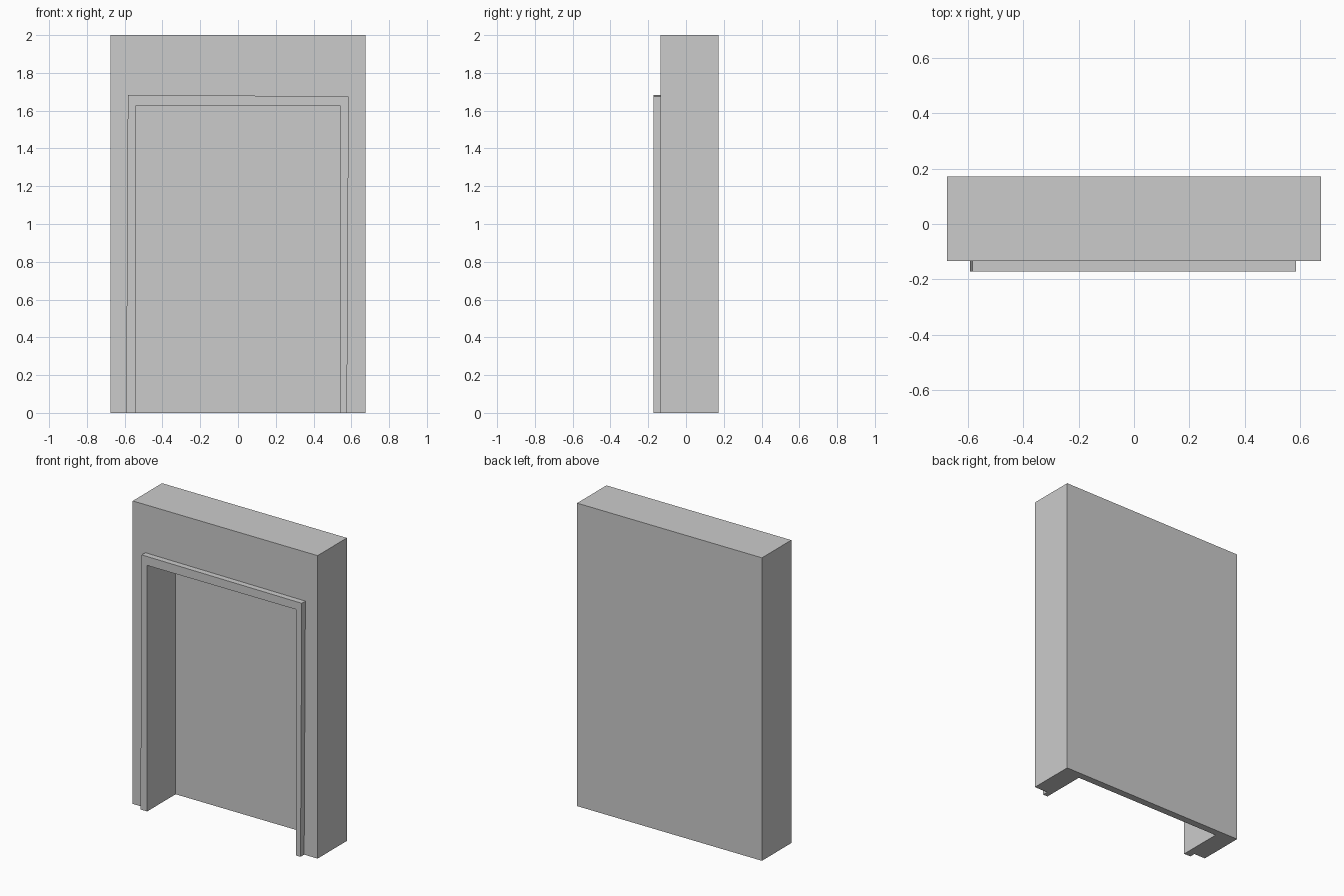
import bpy, bmesh

if "Cube" in bpy.data.objects:
    bpy.data.objects.remove(bpy.data.objects["Cube"])

HALF_W, HEIGHT = 0.675, 2.0
Y_TRIM, Y_FRONT, Y_RECESS, Y_BACK = -0.172, -0.134, 0.125, 0.172
OPEN_W, OPEN_H = 0.543, 1.624


def prism(name, profile, y0, y1):
    """Extrude an x/z outline from y0 to y1."""
    bm = bmesh.new()
    face = bm.faces.new([bm.verts.new((x, y0, z)) for x, z in profile])
    ext = bmesh.ops.extrude_face_region(bm, geom=[face])["geom"]
    moved = [v for v in ext if isinstance(v, bmesh.types.BMVert)]
    bmesh.ops.translate(bm, verts=moved, vec=(0, y1 - y0, 0))
    bmesh.ops.recalc_face_normals(bm, faces=bm.faces)
    mesh = bpy.data.meshes.new(name)
    bm.to_mesh(mesh)
    bm.free()
    obj = bpy.data.objects.new(name, mesh)
    bpy.context.collection.objects.link(obj)
    return obj


def rect(half_w, z0, z1):
    return [(-half_w, z0), (half_w, z0), (half_w, z1), (-half_w, z1)]


# Wall block with a doorway recess that stops short of the back
wall = prism("wall", rect(HALF_W, 0, HEIGHT), Y_FRONT, Y_BACK)
cutter = prism("recess_cutter", rect(OPEN_W, -0.1, OPEN_H), -0.3, Y_RECESS)
cutter.hide_render = True
cut = wall.modifiers.new("recess", 'BOOLEAN')
cut.operation = 'DIFFERENCE'
cut.solver = 'EXACT'
cut.object = cutter
bpy.context.view_layer.objects.active = wall
wall.select_set(True)
bpy.ops.object.modifier_apply(modifier=cut.name)
bpy.data.objects.remove(cutter)

# Raised door trim, its outer edge slightly crooked
prism("door_trim", [
    (-0.592, 0), (-0.583, 1.683), (0.586, 1.676), (0.577, 0),
    (OPEN_W, 0), (OPEN_W, OPEN_H), (-OPEN_W, OPEN_H), (-OPEN_W, 0),
], Y_TRIM, Y_FRONT)
